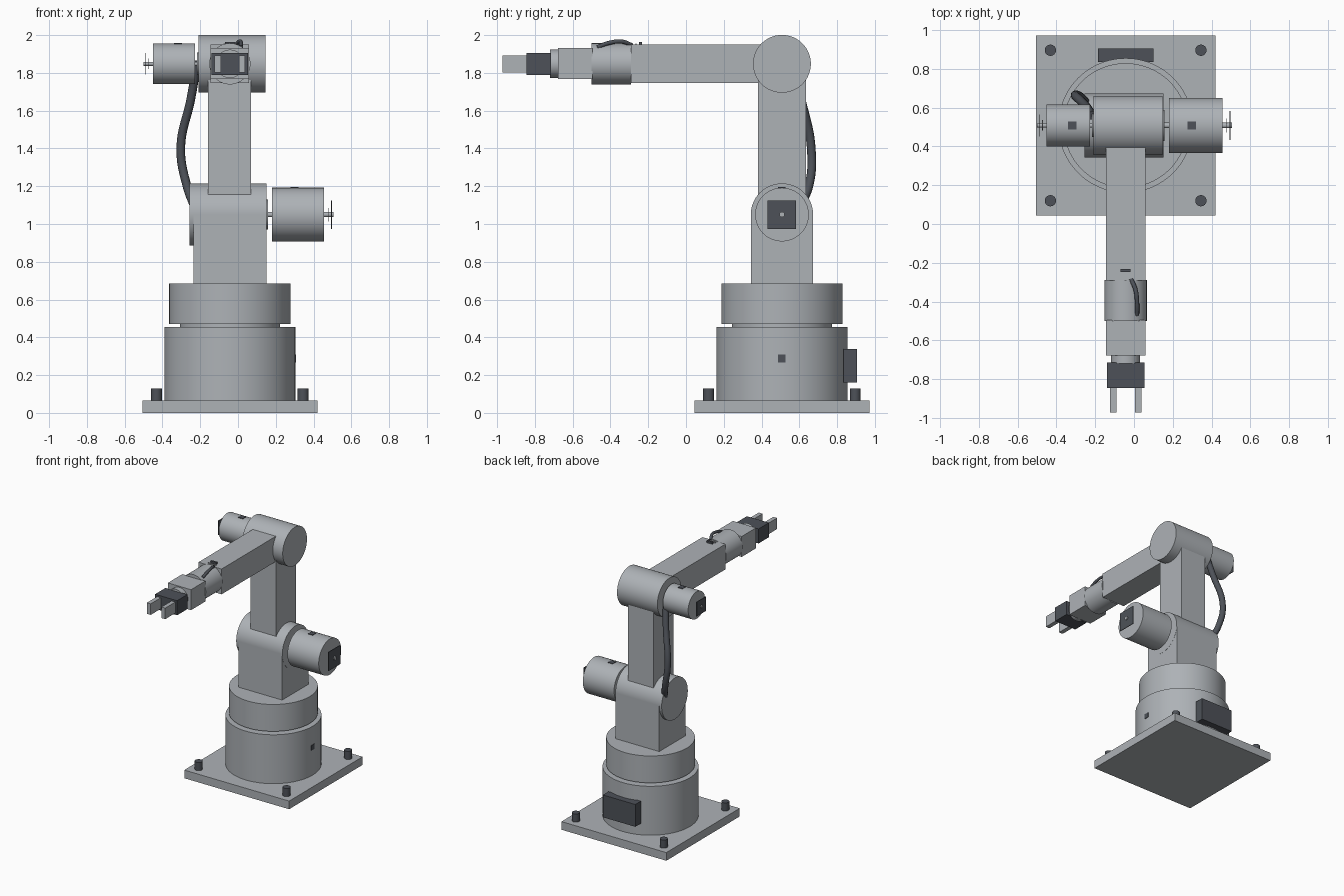
import bpy
import math
from mathutils import Vector

if "Cube" in bpy.data.objects:
    bpy.data.objects.remove(bpy.data.objects["Cube"], do_unlink=True)


def make_material(name, rgb):
    mat = bpy.data.materials.new(name)
    mat.use_nodes = True
    mat.diffuse_color = (*rgb, 1)
    mat.node_tree.nodes["Principled BSDF"].inputs["Base Color"].default_value = (*rgb, 1)
    return mat


GREY = make_material("light grey metal", (0.42, 0.445, 0.47))
DARK = make_material("dark grey", (0.075, 0.083, 0.098))

# Shared axes of the arm
CX, CY = -0.043, 0.508
SHOULDER_Z, ELBOW_Z = 1.05, 1.848
TURN = {"X": (0, math.pi / 2, 0), "Y": (math.pi / 2, 0, 0), "Z": (0, 0, 0)}


def box(name, xs, ys, zs, mat=GREY):
    lo, hi = Vector((xs[0], ys[0], zs[0])), Vector((xs[1], ys[1], zs[1]))
    bpy.ops.mesh.primitive_cube_add(size=1, location=(lo + hi) / 2)
    ob = bpy.context.object
    ob.name = name
    ob.scale = hi - lo
    bpy.ops.object.transform_apply(location=False, rotation=False, scale=True)
    ob.data.materials.append(mat)
    return ob


def cylinder(name, axis, start, end, radius, centre, mat=GREY, sides=64):
    """Cylinder from start to end on an axis; centre gives the other two coordinates."""
    loc = list(centre)
    loc.insert("XYZ".index(axis), (start + end) / 2)
    bpy.ops.mesh.primitive_cylinder_add(vertices=sides, radius=radius, depth=abs(end - start),
                                        location=loc, rotation=TURN[axis])
    ob = bpy.context.object
    ob.name = name
    ob.data.materials.append(mat)
    bpy.ops.object.shade_smooth_by_angle()
    return ob


def cable(name, points, radius):
    curve = bpy.data.curves.new(name, "CURVE")
    curve.dimensions = "3D"
    curve.bevel_depth = radius
    curve.bevel_resolution = 4
    curve.use_fill_caps = True
    spline = curve.splines.new("BEZIER")
    spline.bezier_points.add(len(points) - 1)
    for knot, point in zip(spline.bezier_points, points):
        knot.co = point
        knot.handle_left_type = knot.handle_right_type = "AUTO"
    curve.materials.append(DARK)
    ob = bpy.data.objects.new(name, curve)
    bpy.context.collection.objects.link(ob)


def motor(name, side, joint, near, far, radius, z):
    """Joint motor with drive shaft, flange, encoder plate and top label."""
    centre = (CY, z)
    tip = far + side * 0.05
    half = radius * 0.53
    cylinder(name + "_motor", "X", near, far, radius, centre)
    cylinder(name + "_flange", "X", joint, joint + side * 0.007, radius * 0.56, centre)
    cylinder(name + "_shaft", "X", joint, tip, radius * 0.1, centre, sides=24)
    cylinder(name + "_shaft_collar", "X", far + side * 0.02, far + side * 0.024,
             radius * 0.25, centre, sides=24)
    plate = sorted((far + side * 0.036, far + side * 0.041))
    box(name + "_encoder_plate", plate, (CY - half, CY + half), (z - half, z + half), DARK)
    mid = (near + far) / 2 - side * 0.02
    box(name + "_label", (mid - 0.021, mid + 0.021), (CY - 0.02, CY + 0.02),
        (z + radius - 0.004, z + radius + 0.003), DARK)


# Base plate with corner bolts
box("base_plate", (CX - 0.463, CX + 0.463), (CY - 0.463, CY + 0.463), (0, 0.065))
for sx in (-1, 1):
    for sy in (-1, 1):
        cylinder("base_bolt", "Z", 0.06, 0.13, 0.029,
                 (CX + sx * 0.388, CY + sy * 0.388), DARK, 24)

# Base housing, bearing gap and turntable
cylinder("base_housing", "Z", 0.06, 0.455, 0.347, (CX, CY), sides=96)
cylinder("bearing", "Z", 0.45, 0.475, 0.265, (CX, CY))
cylinder("turntable", "Z", 0.47, 0.685, 0.321, (CX, CY), sides=96)
box("connector_box", (CX - 0.143, CX + 0.143), (0.835, 0.905), (0.16, 0.338), DARK)
box("base_label", (0.298, 0.307), (CY - 0.02, CY + 0.02), (0.268, 0.308), DARK)

# Shoulder
box("shoulder_block", (-0.235, 0.15), (CY - 0.165, CY + 0.165), (0.68, SHOULDER_Z))
cylinder("shoulder_joint", "X", -0.256, 0.151, 0.165, (CY, SHOULDER_Z))
motor("shoulder", 1, 0.151, 0.18, 0.456, 0.142, SHOULDER_Z)

# Upper arm and elbow
box("upper_arm", (-0.158, 0.07), (CY - 0.126, CY + 0.126), (1.154, ELBOW_Z))
cylinder("elbow_joint", "X", -0.21, 0.146, 0.153, (CY, ELBOW_Z))
motor("elbow", -1, -0.21, -0.227, -0.45, 0.108, ELBOW_Z)

# Forearm and wrist
box("forearm", (CX - 0.102, CX + 0.102), (-0.292, CY), (1.747, 1.949))
cylinder("wrist_joint", "Y", -0.5, -0.29, 0.109, (CX, ELBOW_Z))
box("wrist_block", (CX - 0.102, CX + 0.102), (-0.677, -0.495), (1.768, 1.931))
cylinder("tool_flange", "Y", -0.72, -0.675, 0.075, (CX, ELBOW_Z))
box("cable_clip", (CX - 0.026, CX + 0.026), (-0.248, -0.232), (1.945, 1.963), DARK)
box("cable_clip_base", (CX - 0.035, CX + 0.035), (-0.268, -0.261), (1.945, 1.956))

# Gripper
box("gripper_body", (CX - 0.097, CX + 0.097), (-0.845, -0.715), (1.79, 1.906), DARK)
for side in (-1, 1):
    inner, outer = CX + side * 0.047, CX + side * 0.081
    box("gripper_finger", sorted((inner, outer)), (-0.972, -0.84), (1.803, 1.891))

# Cables
cable("arm_cable", [(-0.215, 0.56, 1.86), (-0.25, 0.61, 1.66), (-0.303, 0.663, 1.4),
                    (-0.27, 0.65, 1.2), (-0.23, 0.6, 1.09)], 0.023)
cable("wrist_cable", [(-0.015, -0.285, 1.946), (0.008, -0.34, 1.966),
                      (0.016, -0.41, 1.958), (0.016, -0.47, 1.936)], 0.011)
